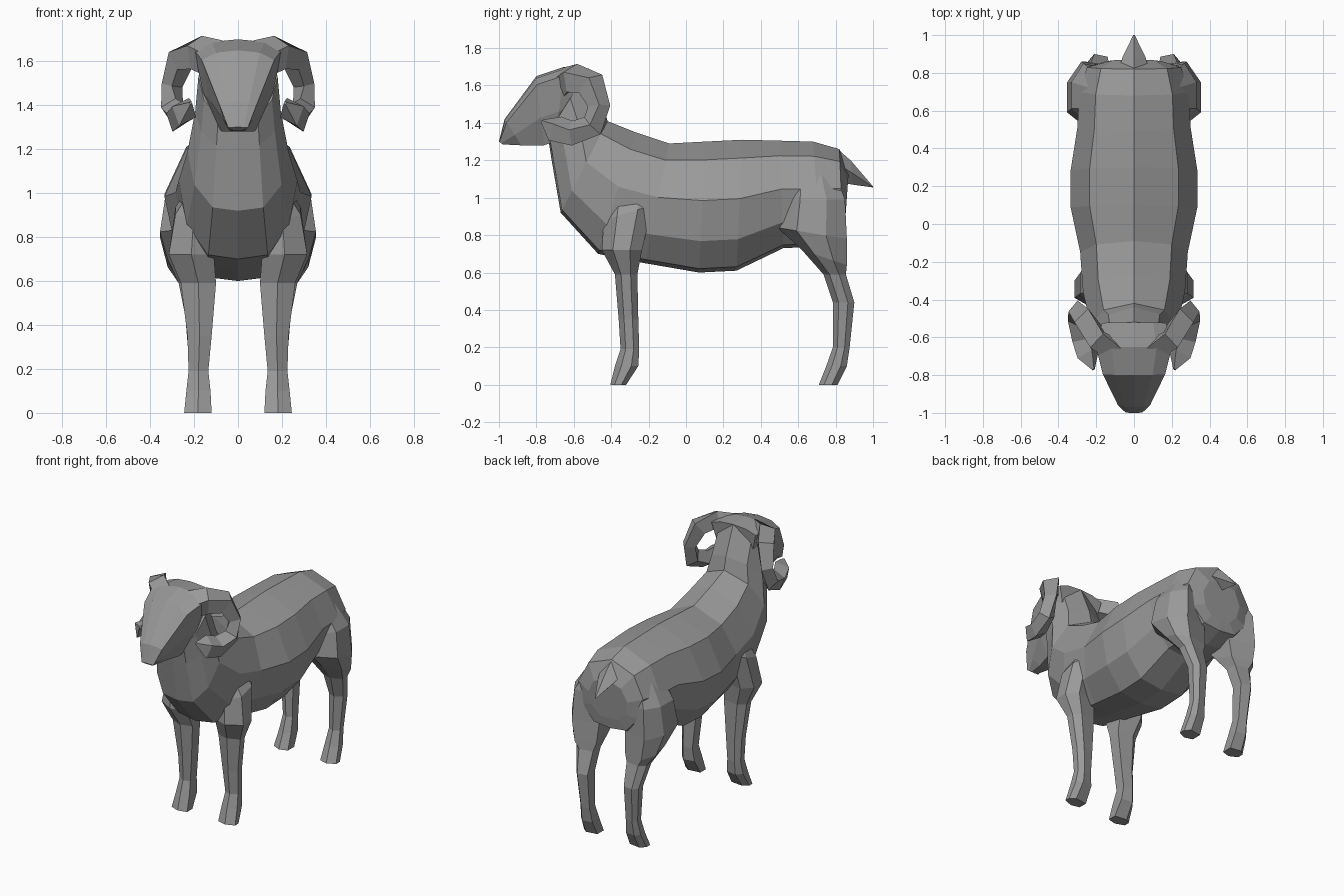
import bpy, bmesh, math
from mathutils import Vector

cube = bpy.data.objects.get("Cube")
if cube:
    bpy.data.objects.remove(cube)

grey = bpy.data.materials.new("stone_grey")
grey.use_nodes = True
grey.diffuse_color = (0.32, 0.32, 0.32, 1)
grey.node_tree.nodes["Principled BSDF"].inputs["Base Color"].default_value = grey.diffuse_color


def loft(name, rings, mirror=False):
    """Skin a list of equal closed rings, cap both ends, optionally mirror in x."""
    bm = bmesh.new()
    loops = [[bm.verts.new(p) for p in ring] for ring in rings]
    n = len(loops[0])
    for a, b in zip(loops, loops[1:]):
        for i in range(n):
            j = (i + 1) % n
            bm.faces.new((a[i], a[j], b[j], b[i]))
    bm.faces.new(loops[0])
    bm.faces.new(loops[-1])
    bmesh.ops.remove_doubles(bm, verts=bm.verts, dist=0.0005)
    bmesh.ops.recalc_face_normals(bm, faces=bm.faces)
    mesh = bpy.data.meshes.new(name)
    bm.to_mesh(mesh)
    bm.free()
    mesh.materials.append(grey)
    obj = bpy.data.objects.new(name, mesh)
    bpy.context.collection.objects.link(obj)
    if mirror:
        obj.modifiers.new("mirror", 'MIRROR')


def slice_ring(low, high, width, profile):
    """Symmetric ring from a low to a high (y, z) point; profile holds (width share, height share)."""
    half = [(w * width, low[0] + (high[0] - low[0]) * t, low[1] + (high[1] - low[1]) * t)
            for w, t in profile]
    return half + [(-x, y, z) for x, y, z in reversed(half) if x > 1e-6]


def leg_ring(z, y0, y1, x0, x1, tilt=0):
    """Six-sided ring; tilt raises its rear edge."""
    ym, yh, xm, xr = (y0 + y1) / 2, (y1 - y0) / 2, (x0 + x1) / 2, x0 + (x1 - x0) * .7
    corners = [(x0, -.65), (xm, -1), (x1, -.45), (x1, .4), (xr, 1), (x0, .75)]
    return [(x, ym + yh * s, z + tilt * s) for x, s in corners]


# Torso and neck
barrel = [(0, 0), (.5, .03), (.86, .24), (1, .55), (.7, .86), (0, 1)]
torso = [
    ((.85, .86), (.87, 1.14), .15),
    ((.84, .79), (.82, 1.26), .25),
    ((.72, .74), (.68, 1.3), .29),
    ((.52, .73), (.5, 1.305), .3),
    ((.27, .61), (.3, 1.31), .335),
    ((.07, .6), (.1, 1.3), .335),
    ((-.22, .65), (-.09, 1.29), .285),
    ((-.47, .7), (-.27, 1.35), .27),
    ((-.67, .92), (-.42, 1.41), .23),
    ((-.72, 1.21), (-.44, 1.5), .195),
    ((-.74, 1.34), (-.52, 1.69), .18),
]
loft("torso", [slice_ring(*s, barrel) for s in torso])

# Head: wide ridged brow tapering to a narrow muzzle
skull = [(0, 0), (.45, 0), (.8, .4), (1, .88), (.6, .97), (0, 1)]
head = [
    ((-.55, 1.42), (-.52, 1.69), .17),
    ((-.7, 1.3), (-.65, 1.7), .2),
    ((-.76, 1.28), (-.8, 1.65), .165),
    ((-.88, 1.28), (-.97, 1.42), .085),
    ((-.98, 1.285), (-1.0, 1.3), .045),
]
loft("head", [slice_ring(*s, skull) for s in head])

# Curled horns: a four-sided tapered tube along a spiral
path = [(.1, -.66, 1.61), (.19, -.61, 1.64), (.26, -.51, 1.61), (.3, -.465, 1.49),
        (.3, -.5, 1.385), (.275, -.61, 1.345), (.245, -.7, 1.37), (.215, -.77, 1.41)]
radii = [.09, .085, .08, .06, .065, .07, .075, .01]
path = [Vector(p) for p in path]
horn = []
for i, (p, r) in enumerate(zip(path, radii)):
    along = (path[min(i + 1, len(path) - 1)] - path[max(i - 1, 0)]).normalized()
    side = (Vector((1, 0, .35)) - along * along.dot(Vector((1, 0, .35)))).normalized()
    up = along.cross(side)
    horn.append([p + side * r * .8 * math.cos(a) + up * r * math.sin(a)
                 for a in (k * math.pi / 2 for k in range(4))])
loft("horns", horn, mirror=True)

# Front legs with shoulders
front = [(1.0, -.42, -.2, .12, .235, .04), (.92, -.44, -.18, .12, .285, .04),
         (.72, -.45, -.235, .11, .315), (.59, -.38, -.26, .1, .26),
         (.35, -.36, -.255, .12, .23), (.19, -.35, -.25, .135, .225),
         (.1, -.38, -.255, .125, .235), (0, -.405, -.32, .12, .245)]
loft("front_legs", [leg_ring(*r) for r in front], mirror=True)

# Hind legs with thighs, hocks and hooves
hind = [(1.13, .54, .8, .12, .24), (.99, .52, .85, .12, .33), (.81, .49, .86, .1, .355, -.03),
        (.68, .62, .86, .11, .32, -.04), (.59, .735, .855, .13, .27),
        (.44, .785, .9, .14, .24), (.2, .785, .875, .14, .22),
        (.1, .75, .86, .13, .23), (0, .71, .81, .125, .24)]
loft("hind_legs", [leg_ring(*r) for r in hind], mirror=True)

# Short pointed tail
tail_shape = [(0, 0), (1, .5), (0, 1)]
tail = [((.84, 1.08), (.8, 1.27), .08), ((.89, 1.07), (.88, 1.2), .06),
        ((1.0, 1.055), (1.0, 1.06), .004)]
loft("tail", [slice_ring(*s, tail_shape) for s in tail])
